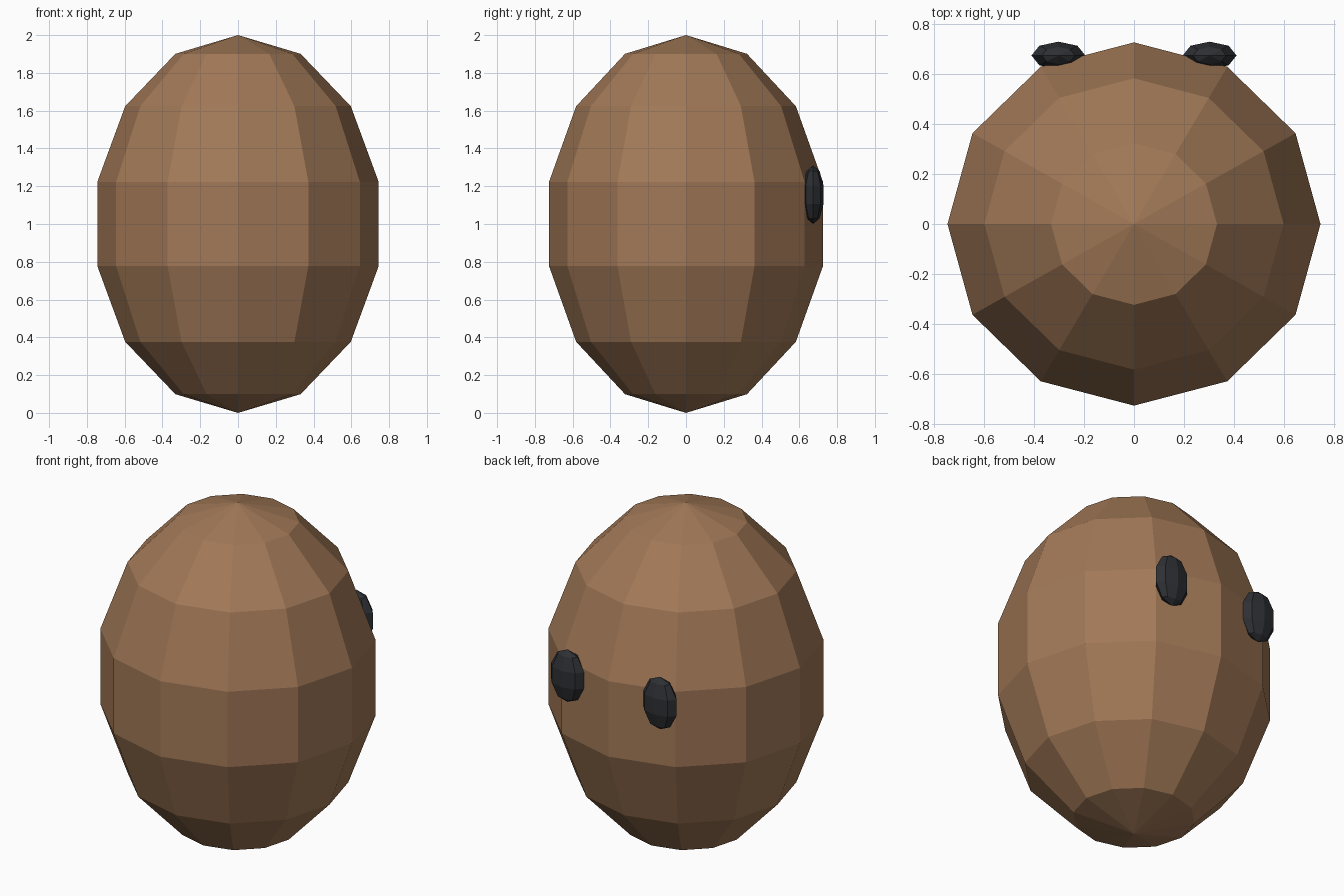
import bpy

if "Cube" in bpy.data.objects:
    bpy.data.objects.remove(bpy.data.objects["Cube"])


def material(name, color):
    mat = bpy.data.materials.new(name)
    mat.diffuse_color = (*color, 1)
    mat.use_nodes = True
    mat.node_tree.nodes["Principled BSDF"].inputs["Base Color"].default_value = mat.diffuse_color
    return mat


def ellipsoid(name, segments, rings, location, radii, mat):
    bpy.ops.mesh.primitive_uv_sphere_add(segments=segments, ring_count=rings,
                                         radius=1, location=location)
    obj = bpy.context.object
    obj.name = name
    obj.scale = radii
    bpy.ops.object.transform_apply(location=False, rotation=False, scale=True)
    bpy.ops.object.shade_flat()
    obj.data.materials.append(mat)
    return obj


brown = material("brown", (0.36, 0.19, 0.095))
black = material("black", (0.027, 0.029, 0.034))

# Egg-shaped body
ellipsoid("body", 12, 7, (0, 0, 1), (0.764, 0.744, 1), brown)

# Pair of oval eyes set into the back surface
for side, label in ((-1, "left"), (1, "right")):
    ellipsoid(f"{label}_eye", 8, 5, (side * 0.302, 0.673, 1.155),
              (0.113, 0.058, 0.155), black)
